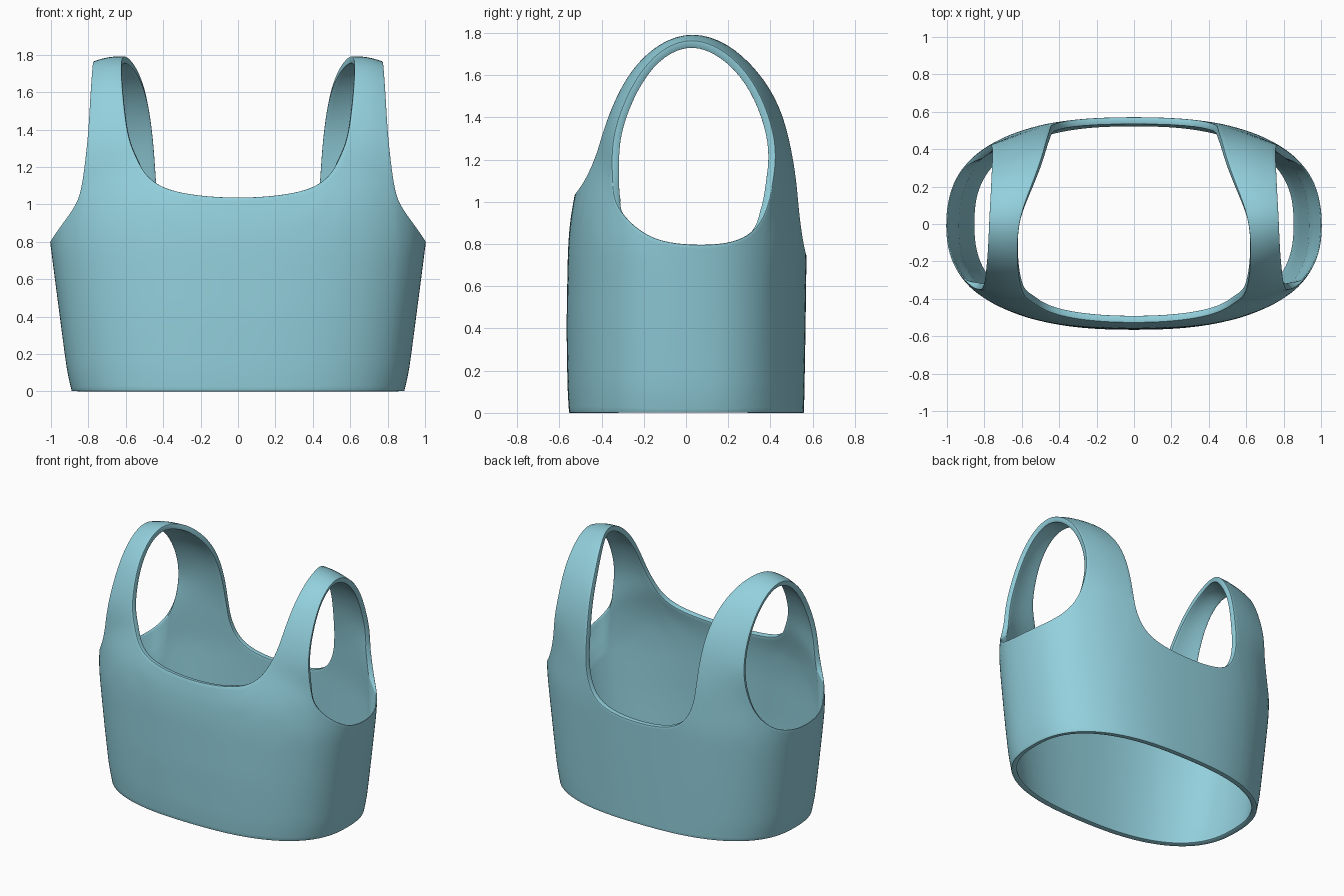
import bpy, bmesh, math
from mathutils import Vector

cube = bpy.data.objects.get("Cube")
if cube:
    bpy.data.objects.remove(cube)

POWER = 2.5      # squareness of the body's oval section
ROWS = 10        # rows from hem to top edge

# Body half-sizes by height: (z, side, front, back)
RINGS = [(0, .89, .555, .56), (.1, .915, .562, .562), (.4, .955, .567, .567), (.8, 1.008, .56, .572),
         (1, 1.005, .54, .56), (1.1, 1.02, .505, .553), (1.25, 1.02, .455, .54)]

# Top edge of the body, from centre front round the side to centre back
FRONT_NECK = [(0, 1.035), (.13, 1.04), (.25, 1.052), (.36, 1.075), (.44, 1.11), (.5, 1.165)]
FRONT_STRAP = [(.535, 1.23), (.64, 1.2), (.74, 1.15), (.835, 1.1)]
ARMHOLE = [(-.345, 1.02), (-.31, .95), (-.25, .885), (-.16, .825), (-.05, .8),
           (.09, .793), (.22, .805), (.32, .85), (.385, .95)]
BACK_STRAP = [(.78, 1.1), (.67, 1.1), (.56, 1.1), (.445, 1.1)]
BACK_NECK = [(.435, 1), (.405, .9), (.35, .82), (.25, .77), (.12, .75), (0, .745)]

# Strap stations from front to back: neck edge, armhole edge
STRAP = [((.585, -.392, 1.34), (.815, -.355, 1.25)),
         ((.605, -.34, 1.48), (.8, -.325, 1.4)),
         ((.62, -.26, 1.63), (.79, -.24, 1.59)),
         ((.625, -.13, 1.755), (.78, -.125, 1.725)),
         ((.615, .03, 1.81), (.775, .03, 1.785)),
         ((.55, .2, 1.755), (.765, .19, 1.72)),
         ((.495, .345, 1.62), (.76, .32, 1.58)),
         ((.47, .445, 1.46), (.755, .395, 1.41)),
         ((.452, .495, 1.28), (.765, .432, 1.25))]


def ring(z):
    """Interpolated side, front and back half-sizes at a height."""
    for a, b in zip(RINGS, RINGS[1:]):
        if z <= b[0]:
            f = (z - a[0]) / (b[0] - a[0])
            return [p + (q - p) * f for p, q in zip(a[1:], b[1:])]
    return RINGS[-1][1:]


def body_point(t, z):
    """Point on the oval body; t runs from front centre to back centre."""
    side, front, back = ring(z)
    c = math.cos(t)
    y = abs(c) ** (2 / POWER)
    return Vector((side * max(0, math.sin(t)) ** (2 / POWER), -front * y if c > 0 else back * y, z))


def angle_from_x(x, z, at_back):
    t = math.asin((x / ring(z)[0]) ** (POWER / 2))
    return math.pi - t if at_back else t


def angle_from_y(y, z):
    _, front, back = ring(z)
    t = math.acos((abs(y) / (back if y > 0 else front)) ** (POWER / 2))
    return math.pi - t if y > 0 else t


def skin(bm, rows):
    """Bridge neighbouring rows of vertices with quads."""
    for low, high in zip(rows, rows[1:]):
        for i in range(len(low) - 1):
            bm.faces.new((low[i], low[i + 1], high[i + 1], high[i]))


# Half of the body, hem to top edge
top = [(angle_from_x(x, z, False), z) for x, z in FRONT_NECK + FRONT_STRAP]
top += [(angle_from_y(y, z), z) for y, z in ARMHOLE]
top += [(angle_from_x(x, z, True), z) for x, z in BACK_STRAP + BACK_NECK]
bm = bmesh.new()
rows = []
for j in range(ROWS + 1):
    f = j / ROWS
    row = []
    for i, (t, z) in enumerate(top):
        even = math.pi * i / (len(top) - 1)
        row.append(bm.verts.new(body_point(even + (t - even) * f, z * f)))
    rows.append(row)
skin(bm, rows)

# Strap over the shoulder, joined to the body at both ends
a = len(FRONT_NECK)
arm_start = a + len(FRONT_STRAP)
b = arm_start + len(ARMHOLE)
width = len(FRONT_STRAP)
strap_rows = [rows[-1][a:a + width]]
for neck, arm in STRAP:
    neck, arm = Vector(neck), Vector(arm)
    row = []
    for k in range(width):
        f = k / (width - 1)
        p = neck.lerp(arm, f)
        out = Vector((0, p.y, p.z - 1.2)).normalized()
        row.append(bm.verts.new(p + out * .04 * f * (1 - f)))
    strap_rows.append(row)
strap_rows.append(rows[-1][b:b + width][::-1])
skin(bm, strap_rows)

# Cloth thins out towards the underarm edge
bm.verts.index_update()
underarm = {v.index: w for row, w in zip(rows[-3:], (.8, .5, .2))
            for v in row[arm_start + 1:b - 1]}
count = len(bm.verts)

mesh = bpy.data.meshes.new("tank_top")
bm.to_mesh(mesh)
bm.free()
top_obj = bpy.data.objects.new("tank_top", mesh)
bpy.context.collection.objects.link(top_obj)
group = top_obj.vertex_groups.new(name="thickness")
for i in range(count):
    group.add([i], underarm.get(i, 1), 'REPLACE')

# Pale teal fabric
fabric = bpy.data.materials.new("pale_teal_fabric")
fabric.use_nodes = True
colour = (.29, .63, .72, 1)
fabric.diffuse_color = colour
for node in fabric.node_tree.nodes:
    if node.type == 'BSDF_PRINCIPLED':
        node.inputs["Base Color"].default_value = colour
        node.inputs["Roughness"].default_value = .8
mesh.materials.append(fabric)

# Mirror, smooth, give the cloth thickness and soften its rims
mirror = top_obj.modifiers.new("mirror", 'MIRROR')
mirror.merge_threshold = .002
smooth = top_obj.modifiers.new("smooth", 'SUBSURF')
smooth.levels = smooth.render_levels = 2
cloth = top_obj.modifiers.new("cloth", 'SOLIDIFY')
cloth.thickness = .037
cloth.offset = -1
cloth.vertex_group = group.name
rim = top_obj.modifiers.new("rim", 'BEVEL')
rim.width = .012
rim.segments = 2
rim.limit_method = 'ANGLE'
rim.angle_limit = math.radians(50)

bpy.ops.object.select_all(action='DESELECT')
top_obj.select_set(True)
bpy.context.view_layer.objects.active = top_obj
for name in [m.name for m in top_obj.modifiers]:
    bpy.ops.object.modifier_apply(modifier=name)
bpy.ops.object.shade_smooth_by_angle(angle=math.radians(40))
